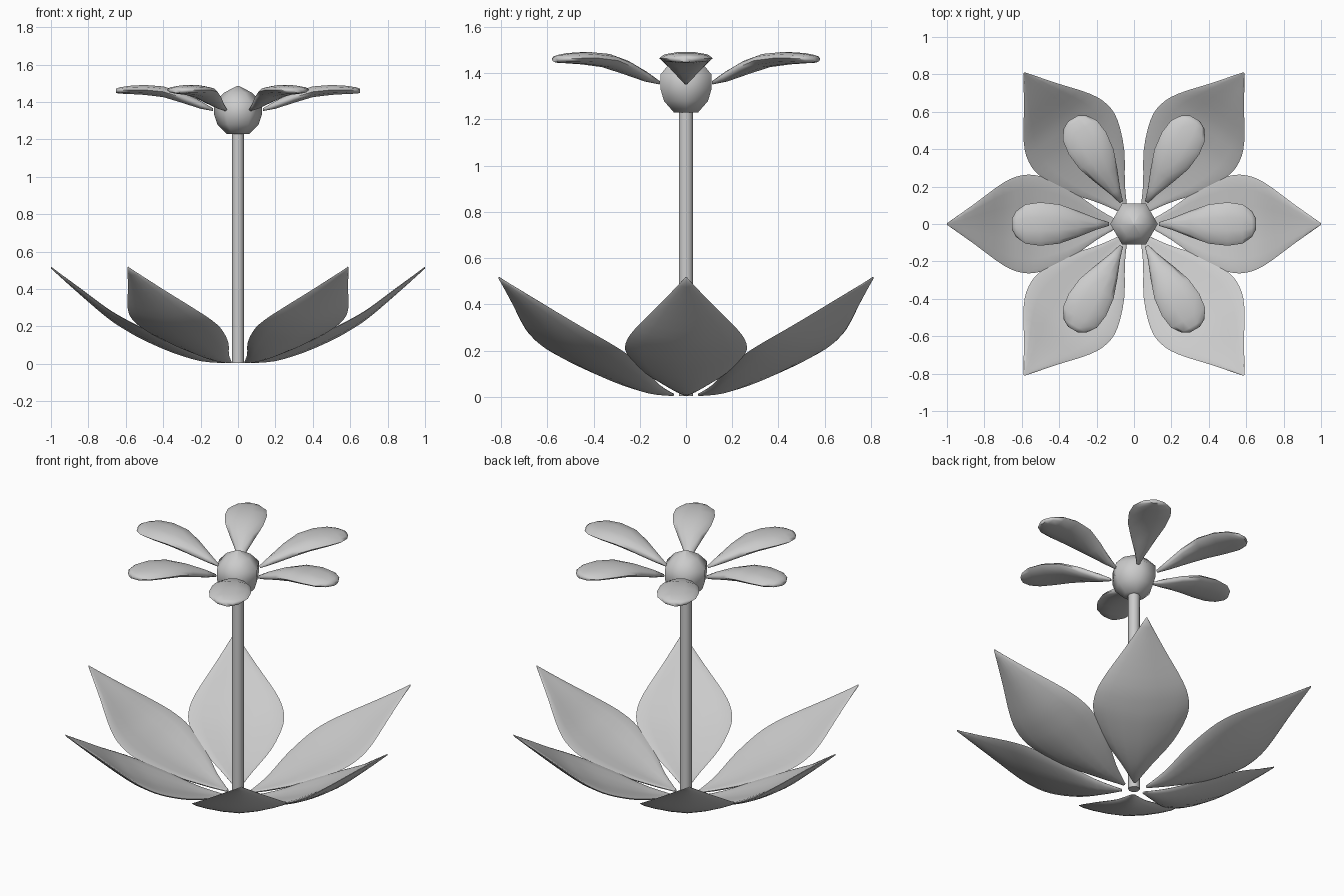
import bpy, bmesh
from math import sin, cos, pi, radians
from mathutils import Matrix

cube = bpy.data.objects.get("Cube")
if cube:
    bpy.data.objects.remove(cube, do_unlink=True)

grey = bpy.data.materials.new("plain_grey")
grey.use_nodes = True
grey.diffuse_color = (0.6, 0.6, 0.6, 1)
grey.node_tree.nodes["Principled BSDF"].inputs["Base Color"].default_value = (0.6, 0.6, 0.6, 1)


def loft(name, rings, sharp, angle=0.0):
    """Skin a list of closed rings, cap both ends, and turn it about z."""
    bm = bmesh.new()
    rows = [[bm.verts.new(p) for p in ring] for ring in rings]
    n = len(rows[0])
    for a, b in zip(rows, rows[1:]):
        for i in range(n):
            j = (i + 1) % n
            bm.faces.new((a[i], a[j], b[j], b[i]))
    bm.faces.new(rows[0])
    bm.faces.new(rows[-1])
    bmesh.ops.recalc_face_normals(bm, faces=bm.faces)
    bm.transform(Matrix.Rotation(radians(angle), 4, "Z"))
    mesh = bpy.data.meshes.new(name)
    bm.to_mesh(mesh)
    bm.free()
    mesh.materials.append(grey)
    obj = bpy.data.objects.new(name, mesh)
    bpy.context.collection.objects.link(obj)
    bpy.ops.object.select_all(action="DESELECT")
    obj.select_set(True)
    bpy.context.view_layer.objects.active = obj
    bpy.ops.object.shade_smooth_by_angle(angle=radians(sharp))


def blade_rings(stations, sides):
    """Lens cross-sections: distance, half width, height, half thickness, edge lift."""
    rings = []
    for r, w, z, t, lift in stations:
        ring = []
        for i in range(sides):
            a = 2 * pi * i / sides
            ring.append((r, w * cos(a), z + t * sin(a) + lift * abs(cos(a)) ** 1.5))
        rings.append(ring)
    return rings


def lathe_rings(profile, sides):
    return [[(r * cos(2 * pi * i / sides), r * sin(2 * pi * i / sides), z)
             for i in range(sides)] for r, z in profile]


def smooth_stations(points, steps):
    """Catmull-Rom interpolation through the stations."""
    pts = [points[0]] + points + [points[-1]]
    out = []
    for a, b, c, d in zip(pts, pts[1:], pts[2:], pts[3:]):
        for s in range(steps):
            t = s / steps
            out.append([q + t / 2 * (r - p + t * (2 * p - 5 * q + 4 * r - s4 + t * (3 * (q - r) + s4 - p)))
                        for p, q, r, s4 in zip(a, b, c, d)])
    return out + [points[-1]]


# Broad pointed leaves around the base
leaf = [
    (0.07, 0.01, 0.01, 0.006, 0),
    (0.2, 0.085, 0.03, 0.015, 0.02),
    (0.35, 0.19, 0.08, 0.02, 0.035),
    (0.5, 0.255, 0.145, 0.02, 0.04),
    (0.6, 0.26, 0.2, 0.02, 0.035),
    (0.7, 0.22, 0.265, 0.018, 0.03),
    (0.85, 0.11, 0.39, 0.015, 0.015),
    (1.0, 0.004, 0.515, 0.005, 0),
]
for k, angle in enumerate((0, 54, 126, 180, 234, 306)):
    loft(f"leaf_{k + 1}", blade_rings(smooth_stations(leaf, 3), 16), 60, angle)

# Narrow blunt petals
petal = [
    (0.135, 0.01, 1.36, 0.008, 0),
    (0.2, 0.03, 1.385, 0.022, 0),
    (0.3, 0.07, 1.425, 0.03, 0),
    (0.4, 0.105, 1.455, 0.03, 0),
    (0.5, 0.116, 1.465, 0.028, 0),
    (0.58, 0.105, 1.465, 0.023, 0),
    (0.63, 0.07, 1.462, 0.018, 0),
    (0.652, 0.03, 1.46, 0.012, 0),
]
for k in range(6):
    loft(f"petal_{k + 1}", blade_rings(petal, 10), 70, 60 * k)

# Six-sided flower centre
centre = [(0.06, 1.23), (0.11, 1.28), (0.127, 1.33), (0.127, 1.395),
          (0.075, 1.45), (0.003, 1.487)]
loft("flower_centre", lathe_rings(centre, 6), 65)

# Stem
loft("stem", lathe_rings([(0.032, 0.005), (0.032, 1.25)], 10), 60)
